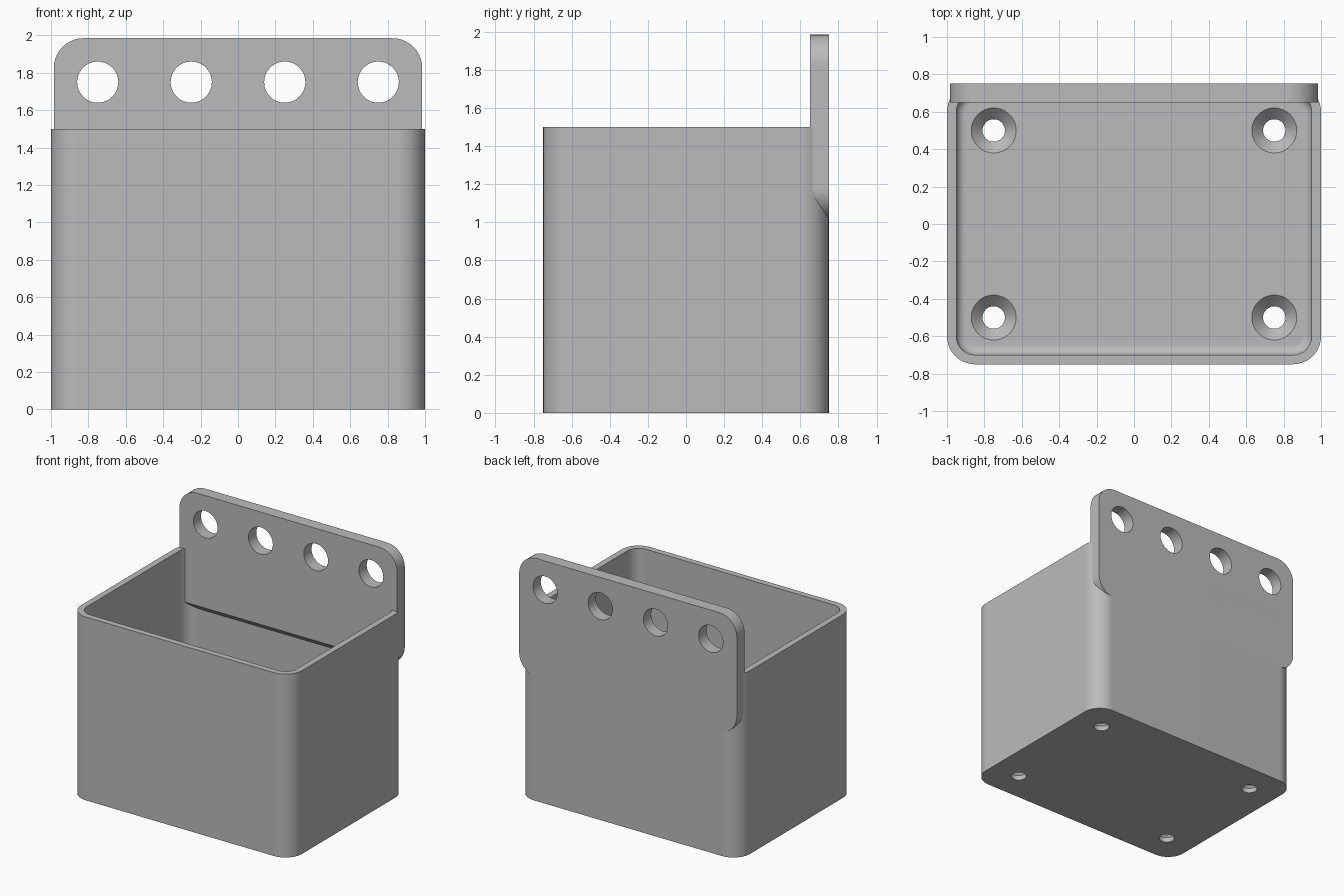
import bpy, bmesh, math

cube = bpy.data.objects.get("Cube")
if cube:
    bpy.data.objects.remove(cube, do_unlink=True)

grey = bpy.data.materials.new("plain grey")
grey.use_nodes = True
colour = (0.5, 0.5, 0.5, 1)
grey.diffuse_color = colour
for node in grey.node_tree.nodes:
    if node.type == "BSDF_PRINCIPLED":
        node.inputs["Base Color"].default_value = colour


def rounded_rect(half_w, half_h, r, steps=10):
    """Outline of a rounded rectangle centred on the origin."""
    points = []
    for corner, (sx, sy) in enumerate([(1, 1), (-1, 1), (-1, -1), (1, -1)]):
        for i in range(steps + 1):
            a = math.pi / 2 * (corner + i / steps)
            points.append((sx * (half_w - r) + r * math.cos(a),
                           sy * (half_h - r) + r * math.sin(a)))
    return points


def circle(r, steps=48):
    return [(r * math.cos(2 * math.pi * i / steps),
             r * math.sin(2 * math.pi * i / steps)) for i in range(steps)]


def loft(name, rings):
    """Closed solid through rings of 3D points, capped at both ends."""
    bm = bmesh.new()
    loops = [[bm.verts.new(p) for p in ring] for ring in rings]
    n = len(loops[0])
    for a, b in zip(loops, loops[1:]):
        for i in range(n):
            j = (i + 1) % n
            bm.faces.new((a[i], a[j], b[j], b[i]))
    bm.faces.new(loops[0])
    bm.faces.new(loops[-1])
    bmesh.ops.recalc_face_normals(bm, faces=bm.faces)
    mesh = bpy.data.meshes.new(name)
    bm.to_mesh(mesh)
    bm.free()
    mesh.materials.append(grey)
    obj = bpy.data.objects.new(name, mesh)
    bpy.context.collection.objects.link(obj)
    return obj


def activate(obj):
    bpy.ops.object.select_all(action="DESELECT")
    obj.select_set(True)
    bpy.context.view_layer.objects.active = obj


def cut(obj, cutter):
    mod = obj.modifiers.new("cut", "BOOLEAN")
    mod.operation = "DIFFERENCE"
    mod.solver = "EXACT"
    mod.object = cutter
    activate(obj)
    bpy.ops.object.modifier_apply(modifier=mod.name)
    bpy.data.objects.remove(cutter, do_unlink=True)


def finish(obj):
    activate(obj)
    bpy.ops.object.shade_smooth_by_angle(angle=math.radians(30))
    mod = obj.modifiers.new("flat walls", "WEIGHTED_NORMAL")
    mod.keep_sharp = True


# Open box: outer wall, rim, inner wall and rounded inner floor edge
wall, floor, fillet, corner = 0.05, 0.1, 0.05, 0.15


def box_ring(inset, z):
    return [(x, y, z) for x, y in
            rounded_rect(1 - inset, 0.75 - inset, corner - inset)]


rings = [box_ring(0, 0), box_ring(0, 1.5), box_ring(wall, 1.5)]
for i in range(7):
    a = math.pi / 2 * i / 6
    rings.append(box_ring(wall + fillet * (1 - math.cos(a)),
                          floor + fillet * (1 - math.sin(a))))
box = loft("box", rings)

# Countersunk screw holes in the floor
screw_profile = [(0.06, -0.05), (0.06, 0.04), (0.12, floor), (0.12, 0.2)]
for sx in (-1, 1):
    for sy in (-1, 1):
        cut(box, loft("screw_cutter", [
            [(x + sx * 0.75, y + sy * 0.5, z) for x, y in circle(r)]
            for r, z in screw_profile]))
finish(box)

# Upright hanging plate, rounded at all four corners
front, back = 0.65, 0.75
outline = rounded_rect(0.985, 0.485, 0.16)
plate = loft("hanging_plate",
             [[(x, y, z + 1.5) for x, z in outline] for y in (front, back)])

# Round holes along the plate top
for hole_x in (-0.75, -0.25, 0.25, 0.75):
    cut(plate, loft("hole_cutter", [
        [(x + hole_x, y, z + 1.75) for x, z in circle(0.11)]
        for y in (0.5, 0.9)]))

# Sloped lower edge of the plate inside the box
wedge = [(0.6, 1.115), (0.7, 1.015), (0.7, 0.9), (0.6, 0.9)]
cut(plate, loft("slope_cutter",
                [[(x, y, z) for y, z in wedge] for x in (-0.95, 0.95)]))
finish(plate)
